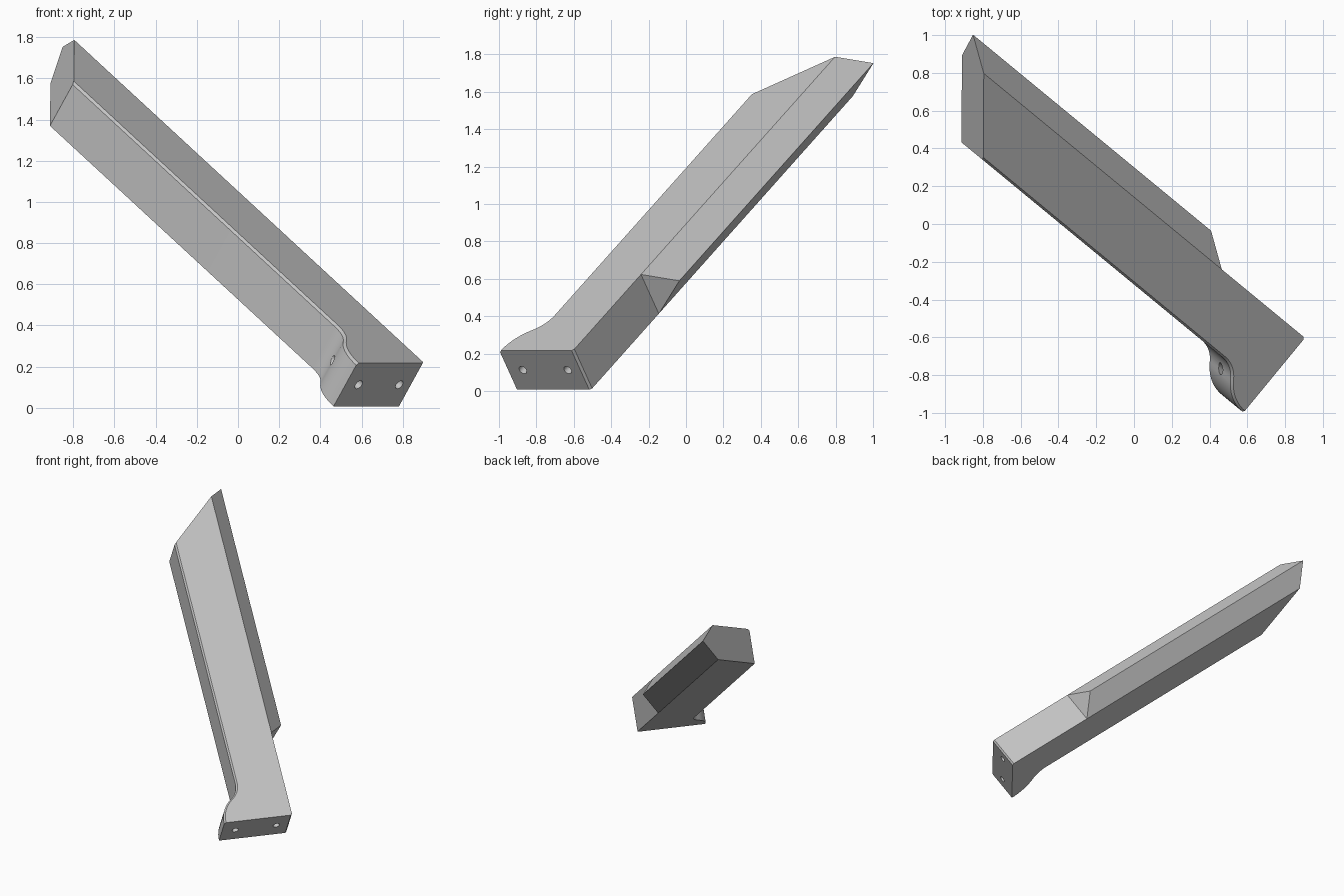
import bpy, bmesh, math
from mathutils import Vector, Matrix

if "Cube" in bpy.data.objects:
    bpy.data.objects.remove(bpy.data.objects["Cube"])

# Local frame: x across the width, y along the bar, z through the thickness
along = Vector((-0.6285, 0.5176, 0.5804)).normalized()
across = Vector((0.625, 0.781, 0.0098))
across = (across - across.dot(along) * along).normalized()
up = across.cross(along)
frame = Matrix((across, along, up)).transposed().to_4x4()
frame.translation = (0.905, -0.603, 0.217)

THICK, FOOT, WIDTH = 0.258, 0.512, 0.357
LENGTH, RIDGE_START, RIDGE = 2.705, 0.70, 0.122
EDGE = 0.012

grey = bpy.data.materials.new("light_grey")
grey.diffuse_color = (0.55, 0.55, 0.55, 1)
grey.use_nodes = True
grey.node_tree.nodes["Principled BSDF"].inputs["Base Color"].default_value = grey.diffuse_color


def make_object(name, bm):
    bmesh.ops.recalc_face_normals(bm, faces=bm.faces[:])
    bm.transform(frame)
    mesh = bpy.data.meshes.new(name)
    bm.to_mesh(mesh)
    bm.free()
    mesh.materials.append(grey)
    obj = bpy.data.objects.new(name, mesh)
    bpy.context.collection.objects.link(obj)
    return obj


# S-shaped shoulder from the wide foot to the narrower bar: two tangent arcs
def shoulder(steps=9, r1=0.25, r2=0.162):
    sweep = math.acos(1 - (FOOT - WIDTH) / (r1 + r2))
    end = (r1 + r2) * math.sin(sweep)
    angles = [sweep * i / steps for i in range(steps + 1)]
    first = [(-FOOT + r1 * (1 - math.cos(a)), r1 * math.sin(a)) for a in angles]
    second = [(-WIDTH - r2 * (1 - math.cos(a)), end - r2 * math.sin(a)) for a in angles]
    return first + second[::-1][1:]


# Bar: outline extruded through the thickness, with a pointed ridge on one side
left = shoulder() + [(-WIDTH, LENGTH - WIDTH)]
right = [(0, LENGTH), (0, RIDGE_START), (0, EDGE), (-EDGE, 0)]
outline = left + right
bm = bmesh.new()
top = [bm.verts.new((x, y, 0)) for x, y in outline]
bottom = [bm.verts.new((x, y, -THICK)) for x, y in outline]
tip_far = bm.verts.new((RIDGE, LENGTH + RIDGE, -THICK / 2))
tip_near = bm.verts.new((RIDGE, RIDGE_START + RIDGE, -THICK / 2))
bm.faces.new(top)
bm.faces.new(bottom[::-1])
n, far = len(outline), len(left)
for i in range(n):
    j = (i + 1) % n
    if j == far:            # slanted far end, five-sided
        bm.faces.new((top[i], top[j], tip_far, bottom[j], bottom[i]))
    elif i == far:          # ridge slopes and its slanted start
        bm.faces.new((top[i], top[j], tip_near, tip_far))
        bm.faces.new((bottom[i], bottom[j], tip_near, tip_far))
        bm.faces.new((top[j], tip_near, bottom[j]))
    else:
        bm.faces.new((top[i], top[j], bottom[j], bottom[i]))

# Small chamfer along the upper shoulder edge
bmesh.ops.recalc_face_normals(bm, faces=bm.faces[:])
chain = [bm.edges.get((top[i], top[i + 1])) for i in range(far - 1)]
bmesh.ops.bevel(bm, geom=chain, offset=EDGE, segments=1, affect='EDGES')
bar = make_object("bar", bm)

# Screw holes in the foot: one through to the shoulder, one blind
for x, depth in ((-0.41, 0.40), (-0.10, 0.26)):
    bm = bmesh.new()
    bmesh.ops.create_cone(
        bm, cap_ends=True, segments=24, radius1=0.024, radius2=0.024, depth=depth + 0.1,
        matrix=Matrix.Translation((x, (depth - 0.1) / 2, -THICK / 2))
        @ Matrix.Rotation(math.pi / 2, 4, 'X'))
    cutter = make_object("hole_cutter", bm)
    cutter.hide_render = True
    mod = bar.modifiers.new("hole", 'BOOLEAN')
    mod.operation, mod.solver, mod.object = 'DIFFERENCE', 'EXACT', cutter
    bpy.context.view_layer.objects.active = bar
    bpy.ops.object.modifier_apply(modifier=mod.name)
    bpy.data.objects.remove(cutter)

bpy.ops.object.select_all(action='DESELECT')
bar.select_set(True)
bpy.context.view_layer.objects.active = bar
bpy.ops.object.shade_smooth_by_angle(angle=math.radians(25))
